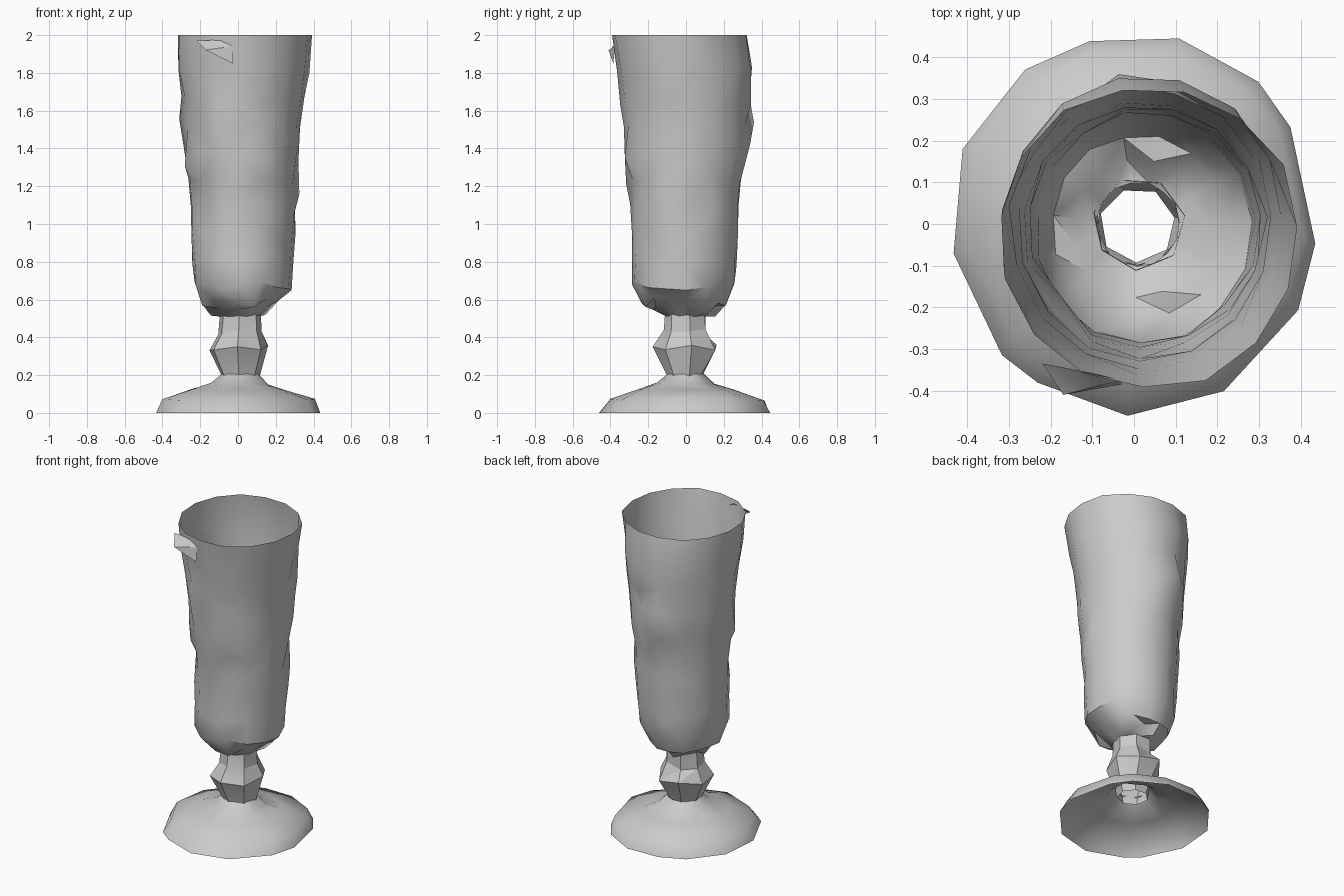
import bpy, bmesh, math, random
from mathutils import Vector

random.seed(4)
if "Cube" in bpy.data.objects:
    bpy.data.objects.remove(bpy.data.objects["Cube"])

grey = bpy.data.materials.new("plain grey")
grey.use_nodes = True
COLOUR = (0.6, 0.6, 0.6, 1)
grey.diffuse_color = COLOUR
grey.node_tree.nodes["Principled BSDF"].inputs["Base Color"].default_value = COLOUR


def finish(name, bm, angle):
    """Turn a bmesh into a shaded object."""
    mesh = bpy.data.meshes.new(name)
    bm.to_mesh(mesh)
    bm.free()
    mesh.materials.append(grey)
    obj = bpy.data.objects.new(name, mesh)
    bpy.context.collection.objects.link(obj)
    bpy.ops.object.select_all(action='DESELECT')
    obj.select_set(True)
    bpy.context.view_layer.objects.active = obj
    bpy.ops.object.shade_smooth_by_angle(angle=math.radians(angle))


def loft(name, rings, angles, wobble, angle, dz=0, burrs=()):
    """Open worn shell through rings of (z, x radius, y radius, x centre, y centre)."""
    bm = bmesh.new()
    loops = []
    for i, (z, rx, ry, cx, cy) in enumerate(rings):
        inner = 0 < i < len(rings) - 1
        loop = []
        for a in angles:
            k = 1 + random.uniform(-wobble, wobble)
            h = z + inner * random.uniform(-dz, dz)
            t = math.radians(a)
            loop.append(bm.verts.new((cx + rx * k * math.cos(t), cy + ry * k * math.sin(t), h)))
        loops.append(loop)
    n = len(angles)
    for low, high in zip(loops, loops[1:]):
        for j in range(n):
            bm.faces.new((low[j], low[(j + 1) % n], high[(j + 1) % n], high[j]))
    bmesh.ops.triangulate(bm, faces=bm.faces[:])
    # Pull single points of the wall into folded burrs
    for a, z, lift, drop in burrs:
        t = math.radians(a)
        out = Vector((math.cos(t), math.sin(t), 0))
        spot = out * .32 + Vector((0, 0, z))
        vert = min(bm.verts, key=lambda v: (v.co - spot).length)
        vert.co += out * lift + Vector((0, 0, drop))
    finish(name, bm, angle)


def even(n, start=0):
    return [start + 360 * i / n for i in range(n)]


# Wide hollow foot with an irregular rim
foot_angles = [-171, -136, -122, -92, -61, -27, -6, 31, 48, 76, 104, 126, 157]
loft("foot", [
    (0, .442, .455, 0, 0),
    (.07, .405, .41, 0, .015),
    (.125, .25, .26, 0, 0),
    (.155, .15, .155, .01, 0),
    (.205, .10, .10, .01, 0),
], foot_angles, .015, 60, .006)

# Faceted stem with its knob
loft("stem", [
    (.15, .09, .09, .01, 0),
    (.20, .105, .10, .01, 0),
    (.345, .16, .17, .005, 0),
    (.43, .115, .115, .01, 0),
    (.53, .11, .11, .01, 0),
], even(7, 10), .04, 20, .015)

# Tall dented cup, open at the top and into the stem
burrs = [(-102, 1.5, .03, .03), (172, 1.5, .035, .05), (-68, 1.4, .02, .02),
         (105, 1.5, .03, .05), (75, 1.36, .025, .04), (200, 1.36, .02, -.03),
         (0, 1.22, .015, -.05), (-30, 1.08, .015, -.04), (-145, 1.08, -.015, .05)]
loft("cup", [
    (.51, .10, .10, .01, 0),
    (.54, .155, .165, .01, -.01),
    (.59, .205, .225, .01, -.01),
    (.67, .257, .275, .022, -.012),
    (.80, .268, .28, .025, -.01),
    (.95, .273, .285, .025, 0),
    (1.08, .28, .29, .025, 0),
    (1.22, .283, .30, .022, -.01),
    (1.36, .300, .322, .025, -.005),
    (1.50, .307, .332, .025, -.003),
    (1.65, .325, .35, .025, -.004),
    (1.82, .348, .36, .023, -.012),
    (2.0, .36, .365, .035, -.033),
], even(15, 4), .024, 40, .03, burrs)

# Bent chip hanging from the front of the rim
bm = bmesh.new()
chip = [bm.verts.new(c) for c in ((-.22, -.335, 1.97), (-.17, -.41, 1.92), (-.03, -.385, 1.85),
                                  (-.03, -.375, 1.94), (-.09, -.36, 1.975), (-.11, -.395, 1.93))]
for i in range(5):
    bm.faces.new((chip[i], chip[(i + 1) % 5], chip[5]))
finish("rim_chip", bm, 20)
